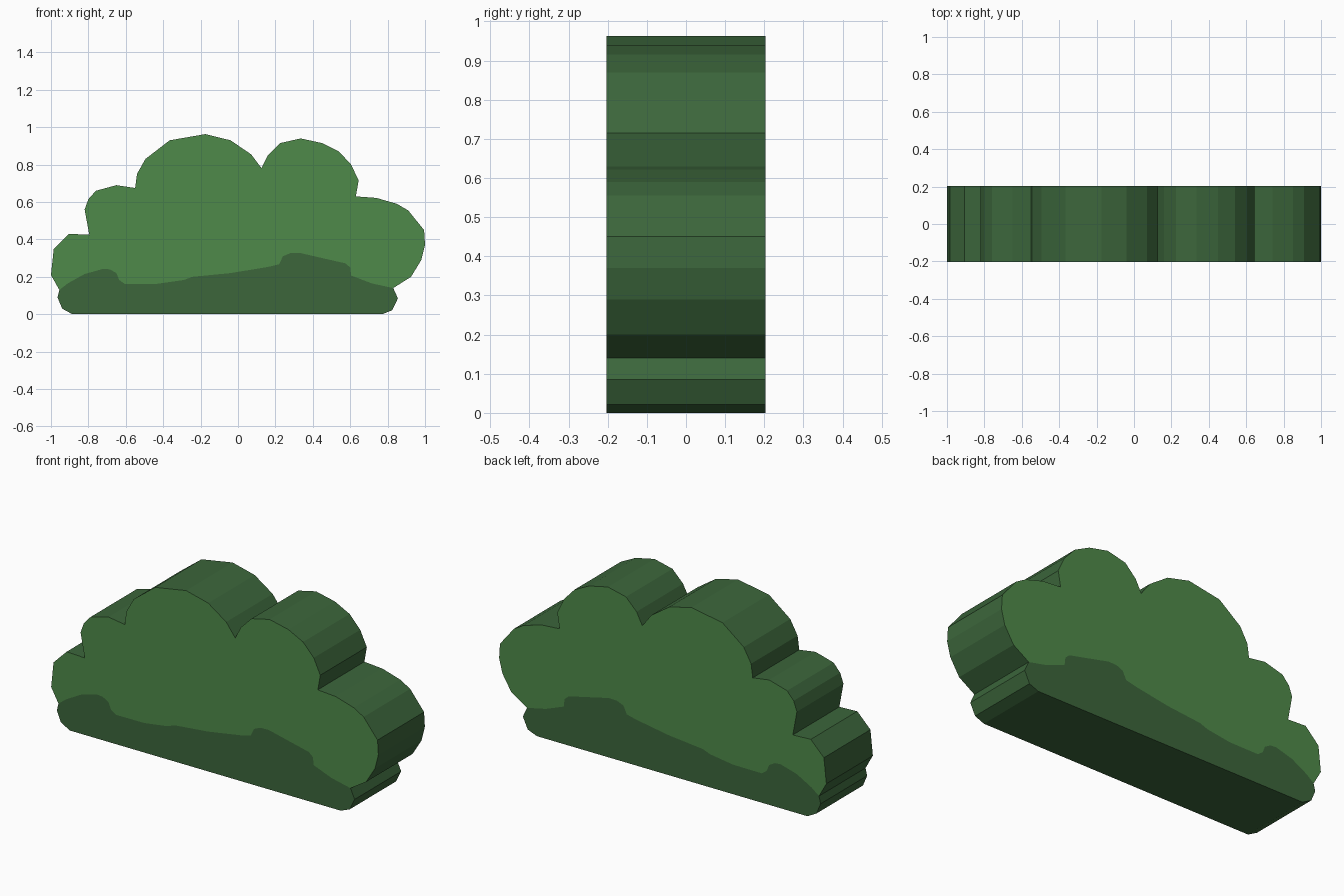
import bpy, bmesh

if "Cube" in bpy.data.objects:
    bpy.data.objects.remove(bpy.data.objects["Cube"])

HALF_DEPTH = 0.203

# Scalloped top outline, left junction to right junction (x, z)
CROWN = [(-.955, .13), (-1, .21), (-.985, .35), (-.905, .43), (-.795, .425),
         (-.82, .56), (-.8, .615), (-.76, .66), (-.65, .69), (-.55, .675),
         (-.54, .75), (-.495, .83), (-.365, .93), (-.175, .963), (-.04, .93),
         (.07, .855), (.125, .782), (.16, .85), (.225, .915), (.335, .94),
         (.45, .915), (.54, .87), (.605, .80), (.645, .715), (.63, .63),
         (.74, .622), (.85, .59), (.91, .555), (.995, .45), (1, .37),
         (.98, .29), (.925, .20), (.83, .14)]
# Bottom outline, right to left
BASE = [(.855, .085), (.825, .022), (.77, 0), (-.885, 0), (-.94, .03), (-.965, .09)]
# Edge between light leaves and shaded foot, left to right
SEAM = [(-.91, .165), (-.82, .215), (-.72, .243), (-.685, .24), (-.65, .22),
        (-.635, .183), (-.605, .162), (-.43, .163), (-.29, .183), (-.245, .2),
        (-.04, .22), (.16, .253), (.22, .267), (.24, .31), (.28, .327),
        (.33, .328), (.465, .297), (.575, .272), (.6, .25), (.605, .207),
        (.715, .165)]


def material(name, color):
    mat = bpy.data.materials.new(name)
    mat.diffuse_color = (*color, 1)
    mat.use_nodes = True
    mat.node_tree.nodes["Principled BSDF"].inputs["Base Color"].default_value = mat.diffuse_color
    return mat


bm = bmesh.new()


def row(points, y):
    return [bm.verts.new((x, y, z)) for x, z in points]


# Front and back panels: light leaves above the seam, dark foot below it
rims = []
for y in (-HALF_DEPTH, HALF_DEPTH):
    crown, base, seam = row(CROWN, y), row(BASE, y), row(SEAM, y)
    leaves = bm.faces.new(crown + seam[::-1])
    foot = bm.faces.new([crown[0]] + seam + [crown[-1]] + base)
    leaves.material_index, foot.material_index = 0, 1
    rims.append(crown + base)

# Dark walls joining the two outlines
front, back = rims
for i in range(len(front)):
    j = (i + 1) % len(front)
    bm.faces.new((front[i], front[j], back[j], back[i])).material_index = 1

bmesh.ops.recalc_face_normals(bm, faces=bm.faces)
bmesh.ops.triangulate(bm, faces=[f for f in bm.faces if len(f.verts) > 4])

mesh = bpy.data.meshes.new("bush")
bm.to_mesh(mesh)
bm.free()
mesh.materials.append(material("leaf green", (0.078, 0.255, 0.067)))
mesh.materials.append(material("dark green", (0.045, 0.133, 0.044)))
bush = bpy.data.objects.new("bush", mesh)
bpy.context.collection.objects.link(bush)
